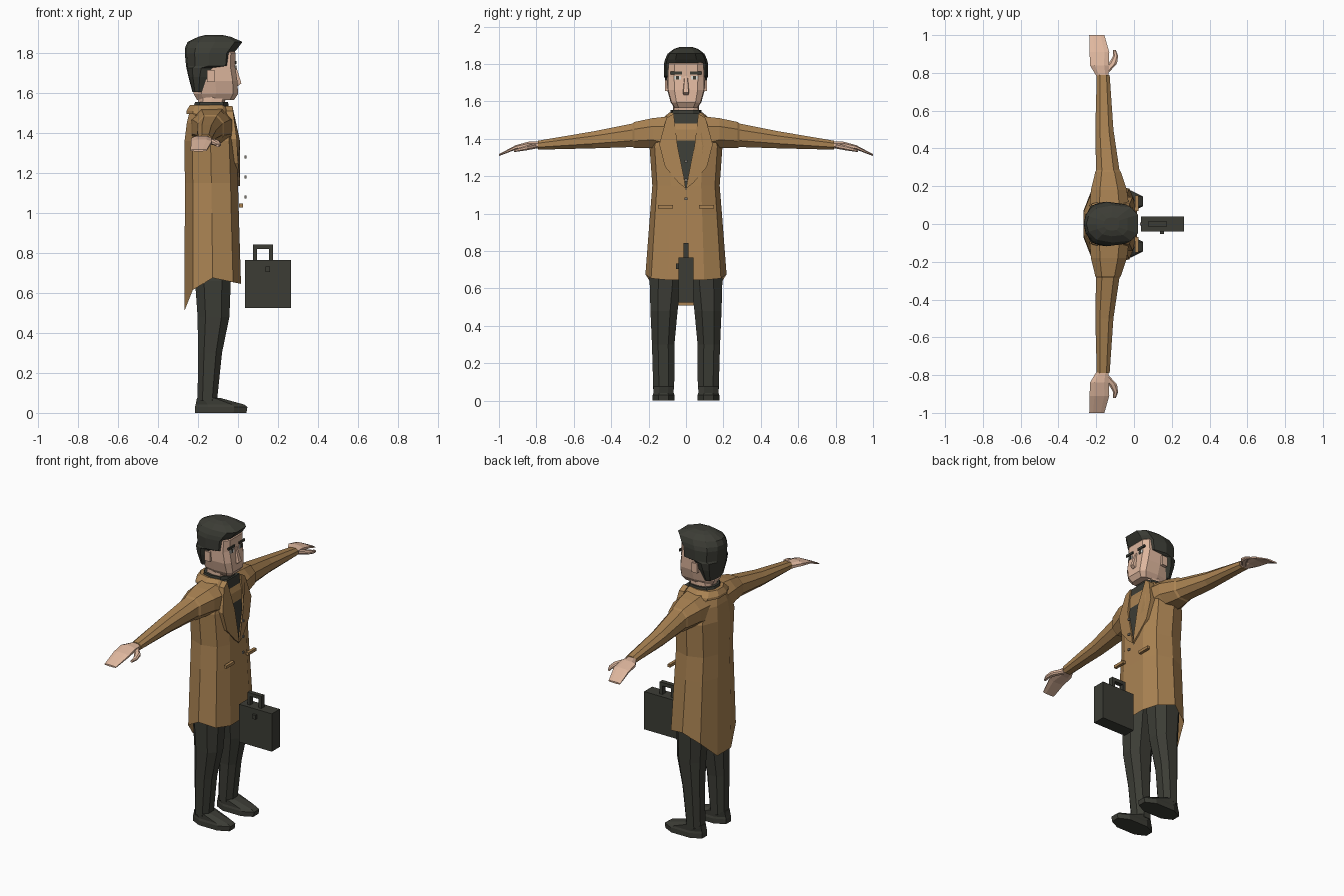
import bpy, bmesh
from mathutils import Vector

if "Cube" in bpy.data.objects:
    bpy.data.objects.remove(bpy.data.objects["Cube"])


def material(name, rgb):
    m = bpy.data.materials.new(name)
    m.diffuse_color = (*rgb, 1)
    m.use_nodes = True
    m.node_tree.nodes["Principled BSDF"].inputs["Base Color"].default_value = m.diffuse_color
    return m


TAN = material("tan_cloth", (0.40, 0.225, 0.085))
DARK = material("dark_cloth", (0.045, 0.046, 0.036))
SKIN = material("skin", (0.73, 0.47, 0.34))
WHITE = material("eye_white", (0.75, 0.75, 0.70))
GREY = material("button_grey", (0.20, 0.18, 0.15))


def finish(name, bm, mat, mirror=False):
    bmesh.ops.recalc_face_normals(bm, faces=bm.faces)
    me = bpy.data.meshes.new(name)
    bm.to_mesh(me)
    bm.free()
    me.materials.append(mat)
    ob = bpy.data.objects.new(name, me)
    bpy.context.collection.objects.link(ob)
    if mirror:
        mod = ob.modifiers.new("Mirror", 'MIRROR')
        mod.use_axis = (False, True, False)
        mod.use_mirror_merge = False
    return ob


def loft(name, rings, mat, mirror=False, caps=(True, True)):
    """Skin a list of equal-length point rings."""
    bm = bmesh.new()
    rows = [[bm.verts.new(p) for p in r] for r in rings]
    n = len(rows[0])
    for a, b in zip(rows, rows[1:]):
        for i in range(n):
            j = (i + 1) % n
            bm.faces.new((a[i], a[j], b[j], b[i]))
    if caps[0]:
        bm.faces.new(rows[0])
    if caps[1]:
        bm.faces.new(rows[-1])
    return finish(name, bm, mat, mirror)


def section(half):
    """Mirror a half outline (u forward, v sideways) into a closed one."""
    return half + [(u, -v) for u, v in reversed(half) if v > 0]


TORSO = section([(1, 0), (1, .45), (.72, .86), (0, 1), (-.7, .82), (-1, .32)])
HEAD = section([(1, .62), (.78, .95), (0, 1), (-.65, .85), (-1, .4)])
HAIR = section([(1, .5), (.72, .9), (0, 1), (-.6, .85), (-.92, .42), (-1, 0)])
OCT = section([(1, .45), (.5, 1), (-.5, 1), (-1, .45)])


def level(shape, z, x0, x1, y0, y1):
    """Horizontal ring fitted to an x and y range."""
    return [Vector(((x0 + x1) / 2 + u * (x1 - x0) / 2,
                    (y0 + y1) / 2 + v * (y1 - y0) / 2, z)) for u, v in shape]


def stack(name, shape, rows, mat, **kw):
    return loft(name, [level(shape, z, a, b, -w, w) for z, a, b, w in rows], mat, **kw)


def limb(name, rows, mat):
    """Octagonal limb running sideways: y, x centre, z centre, x radius, z radius."""
    return loft(name, [[Vector((x + u * rx, y, z + v * rz)) for u, v in OCT]
                       for y, x, z, rx, rz in rows], mat, mirror=True)


def box(name, lo, hi, mat, mirror=False):
    bm = bmesh.new()
    bmesh.ops.create_cube(bm, size=1)
    for v in bm.verts:
        v.co = [(l + h) / 2 + c * (h - l) for l, h, c in zip(lo, hi, v.co)]
    return finish(name, bm, mat, mirror)


def front_panel(name, outline, surface, depth, mat, mirror=False):
    """Panel from a (y, z) outline following surface(y, z), extruded backwards."""
    front = [Vector((surface(y, z), y, z)) for y, z in outline]
    back = [p - Vector((depth, 0, 0)) for p in front]
    return loft(name, [front, back], mat, mirror)


# Long coat, open underneath with a dropped tail
coat_rings = [level(TORSO, z, a, b, -w, w) for z, a, b, w in [
    (.67, -.268, .015, .217), (1.0, -.266, .004, .192), (1.15, -.266, .0, .18),
    (1.36, -.267, -.008, .195), (1.45, -.256, -.015, .165),
    (1.515, -.24, -.04, .105), (1.54, -.225, -.055, .08)]]
for p, (u, v) in zip(coat_rings[0], TORSO):
    p.z = .675 - .03 * max(u, 0) - (.165 if u < -.9 else .06 if u < -.5 else 0)
loft("coat", coat_rings, TAN, caps=(False, True))

# Turned-down coat collar and dark inner collar
stack("coat_collar", TORSO, [(1.495, -.258, -.035, .13), (1.51, -.258, -.04, .125),
                             (1.54, -.24, -.055, .09)], TAN)
stack("shirt_collar", TORSO, [(1.52, -.225, -.045, .085), (1.555, -.215, -.05, .082)], DARK)


# Shirt triangle and thick lapels on the chest
def chest(y, z):
    return .001 - .45 * max(0, z - 1.45)


front_panel("shirt_front", [(-.068, 1.535), (.068, 1.535), (.045, 1.33), (0, 1.12),
                            (-.045, 1.33)], chest, .03, DARK)
front_panel("lapel", [(.066, 1.535), (.105, 1.51), (.143, 1.37), (.112, 1.25),
                      (.04, 1.165), (.002, 1.135), (.012, 1.2), (.045, 1.36)],
            lambda y, z: chest(y, z) + .009 - .22 * max(0, y - .07), .035, TAN, True)

# Pocket flaps and buttons
box("pocket_flap", (.006, .07, 1.028), (.024, .15, 1.046), TAN, True)
for i, z in enumerate((1.28, 1.18, 1.08)):
    box(f"button_{i + 1}", (.033, -.007, z - .007), (.042, .007, z + .007), GREY)

# Sleeves with a small step at the shoulder seam
limb("sleeve", [(.09, -.13, 1.42, .105, .10), (.18, -.133, 1.43, .095, .08),
                (.275, -.137, 1.42, .068, .07), (.285, -.139, 1.419, .062, .063),
                (.5, -.157, 1.394, .048, .045), (.79, -.163, 1.366, .034, .024)], TAN)

# Hands and thumbs
limb("hand", [(.77, -.163, 1.366, .028, .019), (.84, -.183, 1.368, .05, .017),
              (.91, -.183, 1.354, .052, .012), (1.0, -.197, 1.313, .04, .005)], SKIN)
limb("thumb", [(.80, -.155, 1.362, .02, .014), (.85, -.112, 1.352, .022, .013),
               (.89, -.097, 1.343, .013, .010), (.92, -.103, 1.335, .007, .006)], SKIN)

# Trouser legs
loft("trouser_leg", [level(OCT, *r) for r in [
    (.06, -.202, -.105, .063, .175), (.30, -.2, -.08, .062, .182),
    (.48, -.202, -.043, .045, .19), (.66, -.215, -.036, .022, .195),
    (.88, -.23, -.03, .002, .165)]], DARK, True)

# Shoes
loft("shoe", [level(OCT, *r) for r in [
    (0, -.215, .042, .062, .178), (.03, -.215, .047, .062, .178),
    (.042, -.212, .03, .066, .174), (.075, -.205, -.09, .065, .175)]], DARK, True)

# Neck and head
stack("neck", HEAD, [(1.5, -.2, -.07, .07), (1.6, -.2, -.06, .068)], SKIN)
stack("head", HEAD, [(1.565, -.205, -.02, .062), (1.595, -.222, .0, .082),
                     (1.66, -.22, -.003, .1), (1.73, -.23, -.014, .102),
                     (1.80, -.23, -.012, .098), (1.84, -.2, -.04, .07)], SKIN)

# Hair: low at the nape, wrapping the temples, with a raised fringe
stack("hair", HAIR, [(1.605, -.228, -.165, .078), (1.68, -.248, -.135, .104),
                     (1.725, -.258, -.11, .113), (1.735, -.26, -.03, .118),
                     (1.80, -.266, -.022, .118), (1.825, -.265, .0, .112),
                     (1.855, -.252, .022, .098), (1.88, -.2, -.035, .065),
                     (1.89, -.16, -.08, .035)], DARK)

# Ears
box("ear", (-.155, .09, 1.655), (-.118, .113, 1.715), SKIN, True)

# Nose wedge
loft("nose", [[Vector(p) for p in ((-.03, -w, z), (x, -w * .6, z), (x, w * .6, z), (-.03, w, z))]
              for z, x, w in ((1.635, .0, .02), (1.648, .017, .022), (1.735, -.01, .012))], SKIN)

# Eyes, pupils, eyebrows and mouth
box("eye_white", (-.016, .028, 1.716), (-.009, .064, 1.736), WHITE, True)
box("pupil", (-.014, .038, 1.716), (-.007, .054, 1.737), DARK, True)
box("eyebrow", (-.016, .022, 1.745), (-.007, .082, 1.759), DARK, True)

# Briefcase with handle and latch
box("briefcase", (.036, -.04, .525), (.266, .04, .765), DARK)
for i, x in enumerate((.075, .155)):
    box(f"handle_post_{i + 1}", (x, -.014, .76), (x + .02, .014, .825), DARK)
box("handle_grip", (.075, -.014, .82), (.175, .014, .842), DARK)
box("latch", (.138, -.054, .705), (.16, -.038, .732), DARK)
